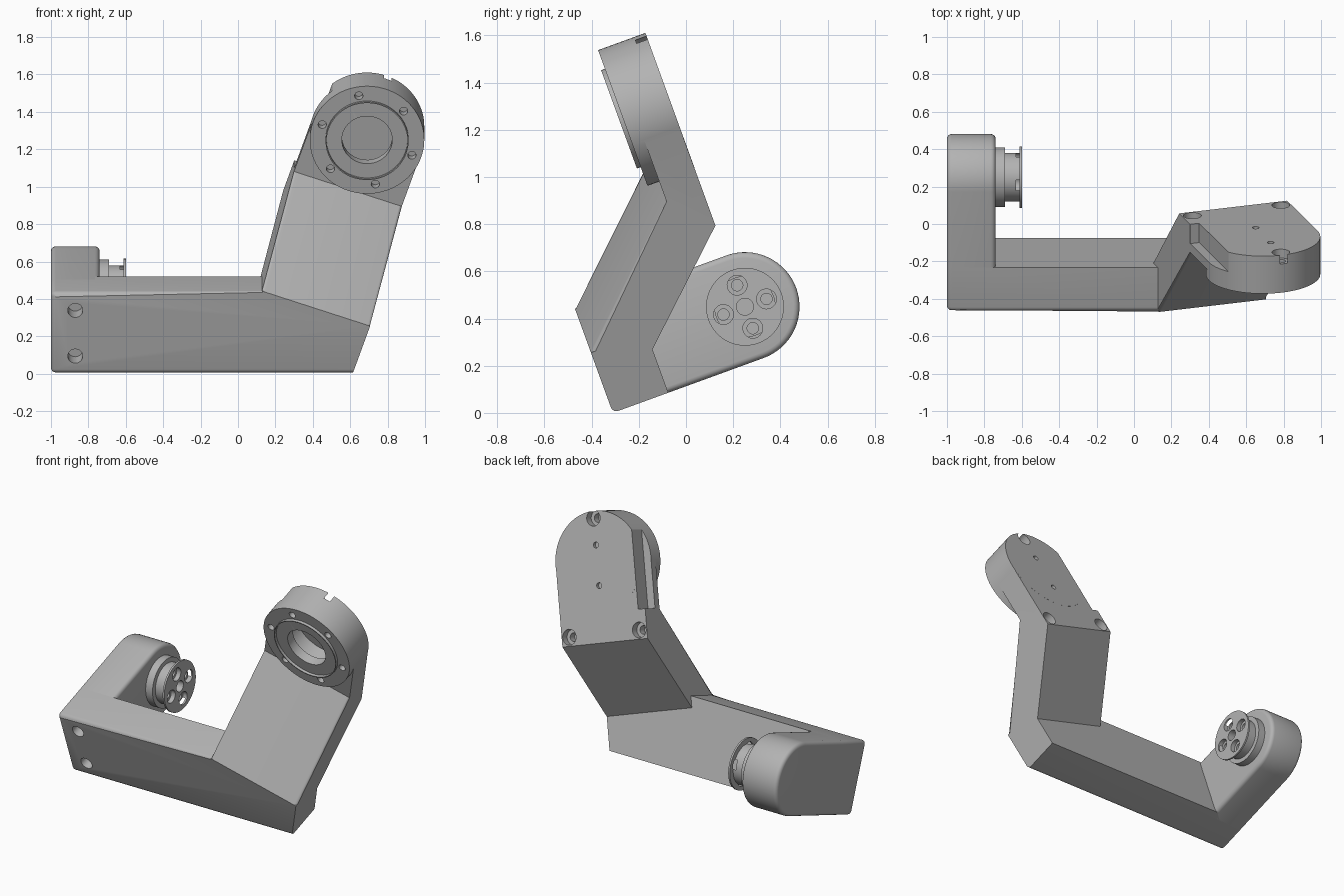
import bpy, bmesh
from math import radians, cos, sin, pi
from mathutils import Matrix, Vector

cube = bpy.data.objects.get("Cube")
if cube:
    bpy.data.objects.remove(cube, do_unlink=True)

grey = bpy.data.materials.new("satin grey")
grey.use_nodes = True
grey.diffuse_color = (0.45, 0.45, 0.45, 1)
grey.node_tree.nodes["Principled BSDF"].inputs["Base Color"].default_value = (0.45, 0.45, 0.45, 1)

# Whole bracket leans about x; the forearm also leans sideways in its own frame
BASE = Matrix.Translation((0, -0.31, 0)) @ Matrix.Rotation(radians(20), 4, 'X')
ARM = BASE @ Matrix.Translation((0.69, 0, 1.16)) @ Matrix.Rotation(radians(19), 4, 'Y')
R = 0.305     # half width of forearm and head
H = 0.4625    # beam height
LUG = 0.68    # depth of the pivot axis and of the head's back face


def finish(name, bm, frame):
    """Turn a bmesh into an object placed in the given frame."""
    bmesh.ops.recalc_face_normals(bm, faces=bm.faces)
    bm.transform(frame)
    me = bpy.data.meshes.new(name)
    bm.to_mesh(me)
    bm.free()
    me.materials.append(grey)
    ob = bpy.data.objects.new(name, me)
    bpy.context.collection.objects.link(ob)
    return ob


def prism(points, direction, round_edge=None, width=0.025):
    """Extrude a closed outline, then round the edges chosen by a rule."""
    bm = bmesh.new()
    face = bm.faces.new([bm.verts.new(p) for p in points])
    new = bmesh.ops.extrude_face_region(bm, geom=[face])["geom"]
    moved = [g for g in new if isinstance(g, bmesh.types.BMVert)]
    bmesh.ops.translate(bm, vec=direction, verts=moved)
    bmesh.ops.recalc_face_normals(bm, faces=bm.faces)
    if round_edge:
        chosen = [e for e in bm.edges if round_edge(e.verts[0].co, e.verts[1].co)]
        bmesh.ops.bevel(bm, geom=chosen, offset=width, segments=4, profile=0.5, affect='EDGES')
    return bm


def lathe(bm, profile, centre, axis, steps=32):
    """Revolve (radius, distance) pairs about an axis into bm."""
    rot = Vector((0, 0, 1)).rotation_difference(Vector(axis)).to_matrix().to_4x4()
    m = Matrix.Translation(centre) @ rot
    verts = [bm.verts.new(m @ Vector((r, 0, h))) for r, h in profile]
    edges = [bm.edges.new(pair) for pair in zip(verts, verts[1:])]
    bmesh.ops.spin(bm, geom=verts + edges, cent=centre, axis=axis,
                   angle=2 * pi, steps=steps, use_merge=False)
    bmesh.ops.remove_doubles(bm, verts=bm.verts, dist=1e-5)


def drill(bm, centre, axis, steps):
    """Stepped hole: list of (radius, depth) from the surface inwards."""
    profile, start = [(0, -0.03)], -0.03
    for r, depth in steps:
        profile += [(r, start), (r, depth)]
        start = depth
    lathe(bm, profile + [(0, start)], centre, axis)


def combine(target, other, operation):
    """Apply a boolean and discard the second object."""
    mod = target.modifiers.new("join", 'BOOLEAN')
    mod.operation, mod.object, mod.solver = operation, other, 'EXACT'
    graph = bpy.context.evaluated_depsgraph_get()
    me = bpy.data.meshes.new_from_object(target.evaluated_get(graph))
    target.modifiers.clear()
    target.data = me
    bpy.data.objects.remove(other, do_unlink=True)


def near(a, b):
    return abs(a - b) < 1e-4


# Beam: outline seen along its depth, ending at the sloped elbow
to_base = BASE.inverted() @ ARM
p_left, p_right = (to_base @ Vector((s, 0, -0.835)) for s in (-R, R))
foot = p_right - (to_base.to_3x3() @ Vector((0, 0, 1))) * (p_right.z / cos(radians(19)))
outline = [Vector((-1, 0, 0)), foot, p_right, p_left,
           Vector((p_left.x, 0, H)), Vector((-1, 0, H))]


def beam_round(a, b):
    front = near(a.y, 0) and near(b.y, 0)
    along = near(a.z, b.z) and not near(a.x, b.x)
    left_end = near(a.x, -1) and near(b.x, -1) and not (near(a.y, 0.25) and near(b.y, 0.25))
    return (front and along) or left_end


beam = finish("beam", prism(outline, (0, 0.25, 0), beam_round), BASE)
cut = bmesh.new()
for v in (0.1, 0.36):
    drill(cut, (-0.87, 0, v), (0, 1, 0), [(0.04, 0.1)])
combine(beam, finish("beam_cutter", cut, BASE), 'DIFFERENCE')

# Pivot lug: rounded end standing back from the beam
h = H / 2
arc = [(-pi / 2 + pi * i / 32) for i in range(33)]
lug_outline = [(-1, 0.2, 0)] + [(-1, LUG + h * cos(a), h + h * sin(a)) for a in arc] + [(-1, 0.2, H)]
finish("pivot_lug", prism(lug_outline, (0.26, 0, 0),
       lambda a, b: near(a.x, b.x) and not (near(a.y, 0.2) and near(b.y, 0.2))), BASE)

# Flanged pivot hub on the inner face of the lug
hub_bm = bmesh.new()
lathe(hub_bm, [(0, -0.02), (0.16, -0.02), (0.16, 0.05), (0.13, 0.05), (0.13, 0.128),
               (0.165, 0.128), (0.165, 0.14), (0, 0.14)], (-0.74, LUG, h), (1, 0, 0), 64)
hub = finish("pivot_hub", hub_bm, BASE)
cut = bmesh.new()
drill(cut, (-0.6, LUG, h), (-1, 0, 0), [(0.036, 0.05)])
for i in range(4):
    a = i * pi / 2
    drill(cut, (-0.6, LUG + 0.097 * cos(a), h + 0.097 * sin(a)), (-1, 0, 0),
          [(0.042, 0.03), (0.024, 0.08)])
combine(hub, finish("hub_cutter", cut, BASE), 'DIFFERENCE')

# Forearm: side profile bent forward from the beam, widened across
profile = [(0, -0.835), (0.52, -0.315), (0.52, 0), (LUG, 0), (LUG, -0.49), (0.25, -0.915)]


def arm_round(a, b):
    slope = near(a.x, b.x) and a.y < 0.53 and b.y < 0.53
    return slope and near(a.y - a.z, 0.835) and near(b.y - b.z, 0.835)


arm = finish("forearm", prism([(-R, u, w) for u, w in profile], (2 * R, 0, 0), arm_round, 0.015), ARM)

# Round head joined to the top of the forearm
head = bmesh.new()
lathe(head, [(0, 0.467), (R + 0.001, 0.467), (R + 0.001, LUG + 0.0005), (0, LUG + 0.0005)],
      (0, 0, 0), (0, 1, 0), 96)
combine(arm, finish("head", head, ARM), 'UNION')

# Head bore with wider chamber, face groove, bolt circle and back screws
cut = bmesh.new()
drill(cut, (0, 0.467, 0), (0, 1, 0), [(0.135, 0.06), (0.19, 0.18)])
for i in range(6):
    a = radians(60 * i - 1)
    drill(cut, (0.255 * cos(a), 0.467, 0.255 * sin(a)), (0, 1, 0), [(0.022, 0.05)])
for s, w in ((-0.25, -0.435), (0.25, -0.435), (0.01, 0.262)):
    drill(cut, (s, LUG, w), (0, -1, 0), [(0.048, 0.05), (0.026, 0.1)])
for w in (-0.145, 0.1):
    drill(cut, (0.008, LUG, w), (0, -1, 0), [(0.018, 0.022)])
combine(arm, finish("head_cutter", cut, ARM), 'DIFFERENCE')

groove = bmesh.new()
lathe(groove, [(0.216, 0.45), (0.222, 0.45), (0.222, 0.48), (0.216, 0.48), (0.216, 0.45)],
      (0, 0, 0), (0, 1, 0), 64)
combine(arm, finish("groove_cutter", groove, ARM), 'DIFFERENCE')

# Cable slot along one side of the head
slot = prism([(-0.4, 0.57, -0.31), (-0.255, 0.57, -0.31), (-0.255, 0.57, 0.2), (-0.4, 0.57, 0.2)],
             (0, 0.2, 0))
combine(arm, finish("slot_cutter", slot, ARM), 'DIFFERENCE')

# Smooth curved faces, keeping edges crisp
bpy.ops.object.select_all(action='DESELECT')
for ob in bpy.context.collection.objects:
    if ob.type == 'MESH' and grey.name in ob.data.materials:
        ob.select_set(True)
        bpy.context.view_layer.objects.active = ob
bpy.ops.object.shade_smooth_by_angle(angle=radians(30))
